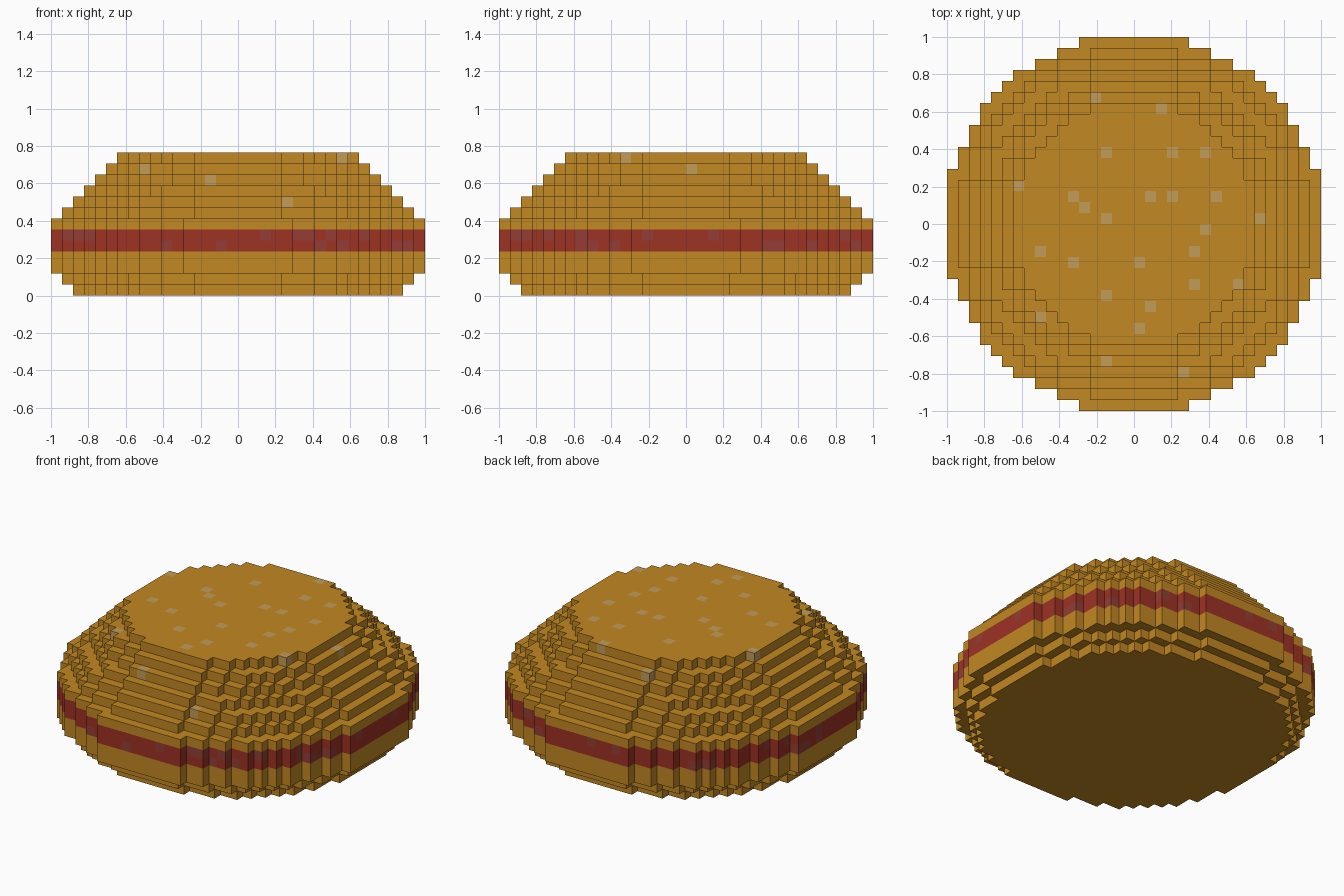
import bpy
import bmesh
import math
import random
from mathutils import Vector

if "Cube" in bpy.data.objects:
    bpy.data.objects.remove(bpy.data.objects["Cube"], do_unlink=True)

random.seed(4)
V = 2 / 34                      # block size
RADII = [15, 16, 17, 17, 17, 17, 17, 16, 15, 14, 13, 12, 11]   # blocks, per layer
FILLING = (4, 5)                # layers of the filling


def material(name, rgb):
    lin = [(c / 255 / 12.92) if c <= 10 else ((c / 255 + 0.055) / 1.055) ** 2.4 for c in rgb]
    m = bpy.data.materials.new(name)
    m.use_nodes = True
    m.diffuse_color = (*lin, 1)
    b = m.node_tree.nodes["Principled BSDF"]
    b.inputs["Base Color"].default_value = (*lin, 1)
    b.inputs["Roughness"].default_value = 0.9
    return m


bun = material("golden_bun", (194, 136, 34))
seed = material("pale_seed", (195, 156, 88))
red = material("red_filling", (157, 50, 36))
fleck = material("filling_fleck", (147, 61, 53))


def cell(a):
    return math.floor(a / V)


def inside(i, j, k):
    if not 0 <= k < len(RADII):
        return False
    return (i + 0.5) ** 2 + (j + 0.5) ** 2 <= RADII[k] ** 2 + 3.5


blocks = {(i, j, k) for k in range(len(RADII))
          for i in range(-17, 17) for j in range(-17, 17) if inside(i, j, k)}
spots = set()

# Seeds: topmost block above each (x, y)
SEEDS = [(-.21, .68), (.145, .62), (-.15, .385), (.2, .385), (.38, .385), (-.615, .21),
         (-.325, .15), (-.265, .09), (-.15, .03), (.085, .15), (.2, .15), (.44, .15),
         (.675, .03), (.38, -.03), (.32, -.145), (-.5, -.145), (-.325, -.2), (.03, -.2),
         (-.15, -.38), (.32, -.32), (.555, -.32), (-.5, -.5), (.085, -.44), (.03, -.555),
         (-.15, -.73), (.265, -.79)]
for x, y in SEEDS:
    i, j = cell(x), cell(y)
    spots.add((i, j, max(k for k in range(13) if inside(i, j, k))))

# Flecks in the filling: outermost block of a column on the front and on the +x side
FRONT = {5: (-.91, -.85, -.79, .145, .32, .38, .5, .67),
         4: (-.38, -.09, .44, .55, .85, .91)}
SIDE = {5: (-.91, -.74, -.56, -.21, .145, .85),
        4: (-.56, -.5, -.38, .44, .5, .67, .91)}
for k in FILLING:
    for x in FRONT[k]:
        i = cell(x)
        spots.add((i, min(j for j in range(-17, 17) if inside(i, j, k)), k))
    for y in SIDE[k]:
        j = cell(y)
        spots.add((max(i for i in range(-17, 17) if inside(i, j, k)), j, k))
    # remaining quarter of the rim
    for i in range(-17, 0):
        for j in range(0, 17):
            rim = inside(i, j, k) and not (inside(i - 1, j, k) and inside(i, j + 1, k))
            if rim and random.random() < 0.18:
                spots.add((i, j, k))

NORMALS = [Vector(n) for n in ((1, 0, 0), (-1, 0, 0), (0, 1, 0),
                               (0, -1, 0), (0, 0, 1), (0, 0, -1))]


def block_part(name, layers, mats):
    """Skin of the exposed block faces in the given layers."""
    bm = bmesh.new()
    for c in sorted(b for b in blocks if b[2] in layers):
        mid = Vector(c) + Vector((0.5, 0.5, 0.5))
        for n in NORMALS:
            if tuple(int(a + d) for a, d in zip(c, n)) in blocks:
                continue
            u = Vector((n.y, n.z, n.x))
            w = n.cross(u)
            vs = [bm.verts.new((mid + (n + u * a + w * b) / 2) * V)
                  for a, b in ((-1, -1), (1, -1), (1, 1), (-1, 1))]
            bm.faces.new(vs).material_index = int(c in spots)
    bmesh.ops.remove_doubles(bm, verts=bm.verts, dist=V / 100)
    me = bpy.data.meshes.new(name)
    bm.to_mesh(me)
    bm.free()
    for m in mats:
        me.materials.append(m)
    ob = bpy.data.objects.new(name, me)
    bpy.context.collection.objects.link(ob)


block_part("bottom_bun", range(0, 4), (bun, seed))
block_part("filling", FILLING, (red, fleck))
block_part("top_bun", range(6, 13), (bun, seed))
